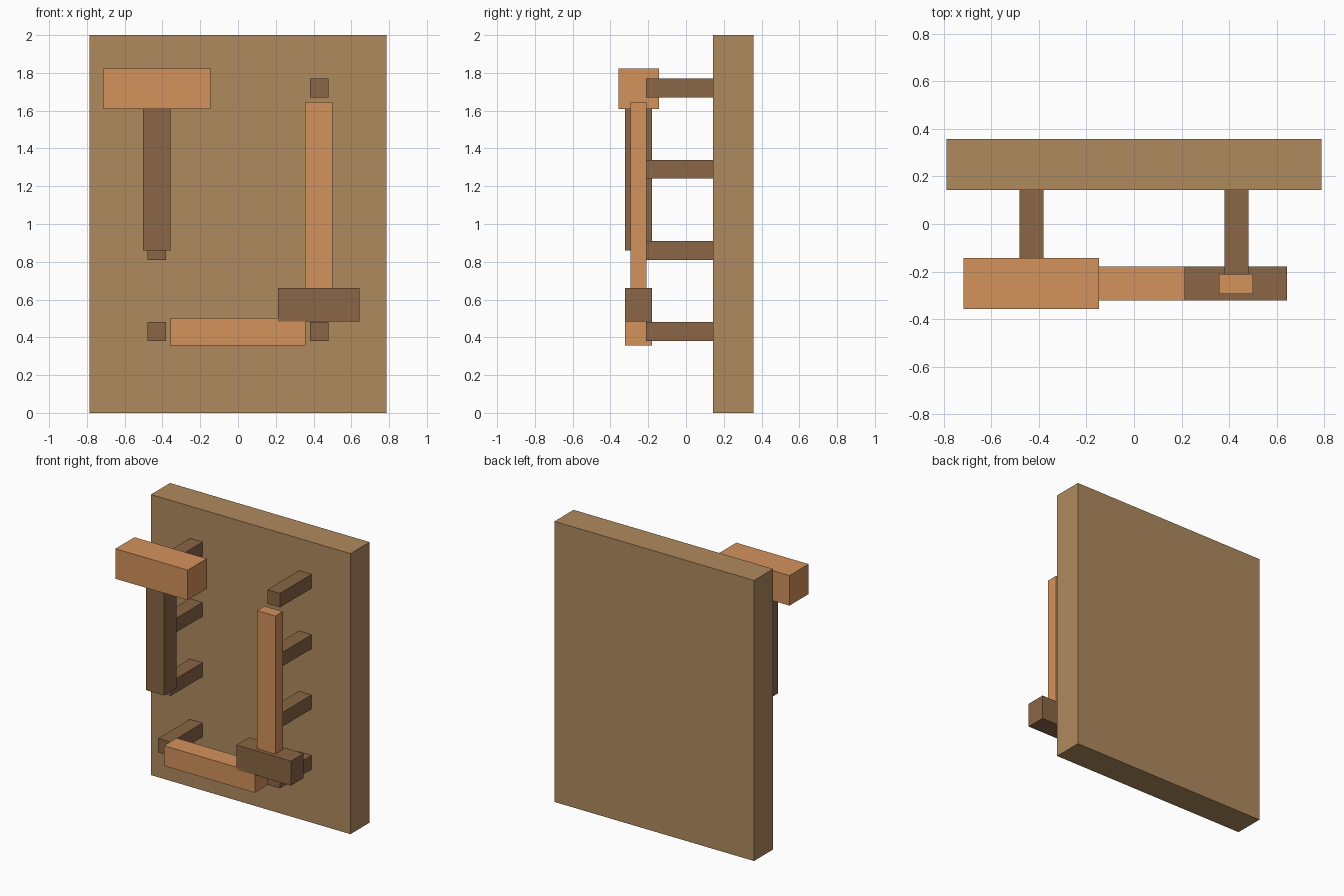
import bpy

if "Cube" in bpy.data.objects:
    bpy.data.objects.remove(bpy.data.objects["Cube"])


def material(name, rgb):
    m = bpy.data.materials.new(name)
    m.diffuse_color = (*rgb, 1)
    m.use_nodes = True
    m.node_tree.nodes["Principled BSDF"].inputs["Base Color"].default_value = m.diffuse_color
    return m


board_wood = material("board_wood", (0.434, 0.254, 0.112))
dark_wood = material("dark_wood", (0.254, 0.133, 0.058))
copper = material("copper", (0.658, 0.287, 0.107))


def box(name, x, y, z, mat):
    """Box from its (min, max) range on each axis."""
    spans = (x, y, z)
    bpy.ops.mesh.primitive_cube_add(size=1, location=[(a + b) / 2 for a, b in spans])
    ob = bpy.context.object
    ob.name = name
    ob.scale = [b - a for a, b in spans]
    bpy.ops.object.transform_apply(location=False, rotation=False, scale=True)
    ob.data.materials.append(mat)
    return ob


# Back board
box("back_board", (-0.787, 0.787), (0.143, 0.358), (0, 2), board_wood)

# Two columns of four pegs
for side, cx in (("left", -0.43), ("right", 0.43)):
    for i in range(4):
        cz = 0.43 + 0.43 * i
        box(f"{side}_peg_{i + 1}", (cx - 0.05, cx + 0.05), (-0.213, 0.143),
            (cz - 0.05, cz + 0.05), dark_wood)

# Hammer
box("hammer_handle", (-0.502, -0.358), (-0.322, -0.179), (0.86, 1.61), dark_wood)
box("hammer_head", (-0.716, -0.146), (-0.358, -0.143), (1.61, 1.824), copper)

# Upright blade with its grip block
box("blade", (0.356, 0.5), (-0.293, -0.21), (0.66, 1.645), copper)
box("blade_grip", (0.213, 0.643), (-0.322, -0.179), (0.485, 0.66), dark_wood)

# Loose bar across the bottom pegs
box("bottom_bar", (-0.358, 0.358), (-0.322, -0.179), (0.358, 0.502), copper)
